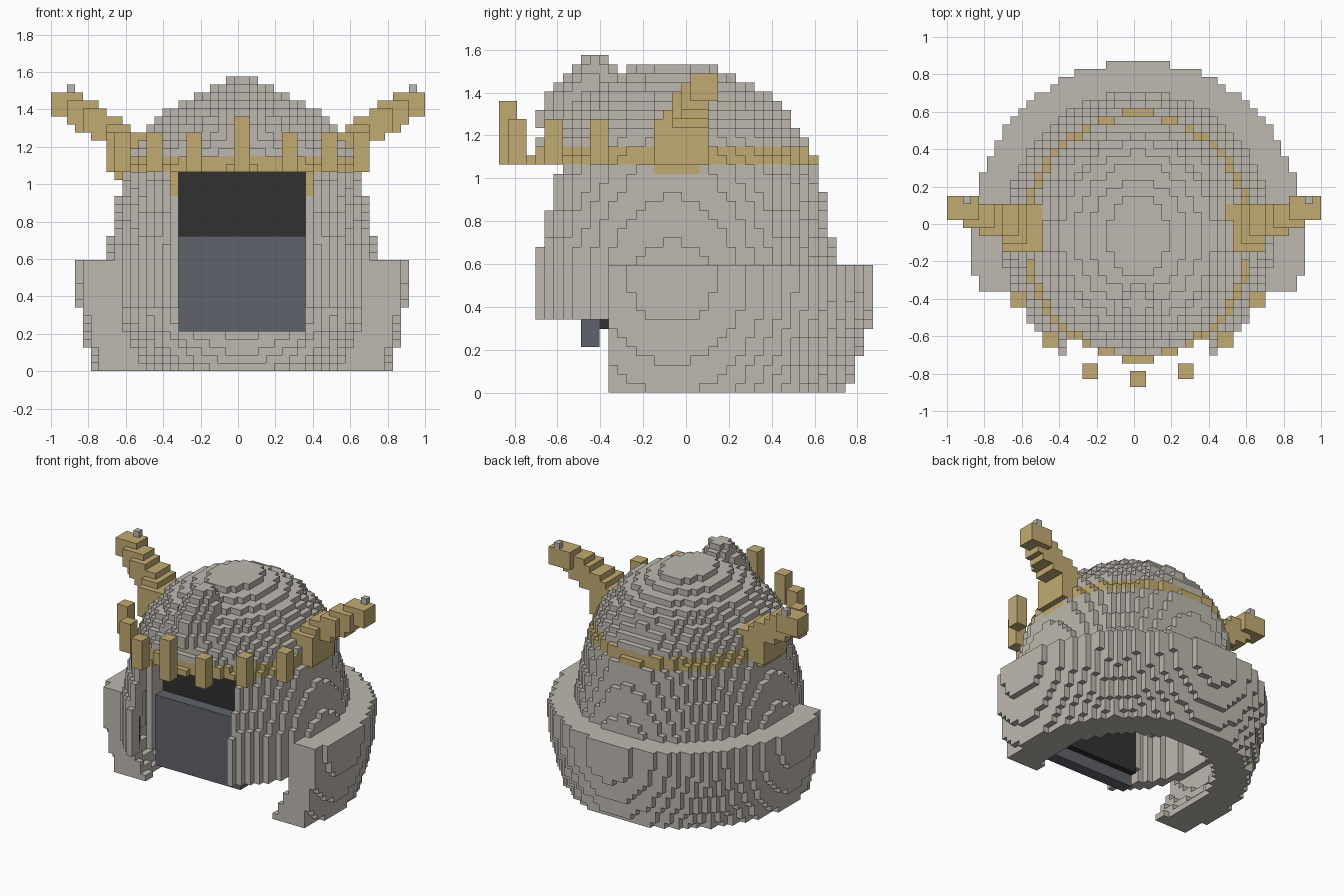
import bpy, bmesh, math

if "Cube" in bpy.data.objects:
    bpy.data.objects.remove(bpy.data.objects["Cube"])

V = 2 / 47                      # block size
CX, CY = 24, 19                 # helmet axis in block units
Y0 = -20.5 * V


def material(name, rgb):
    m = bpy.data.materials.new(name)
    m.diffuse_color = (*rgb, 1)
    m.use_nodes = True
    m.node_tree.nodes["Principled BSDF"].inputs["Base Color"].default_value = m.diffuse_color
    return m


STEEL = material("warm_grey_steel", (0.515, 0.485, 0.435))
GOLD = material("dull_gold", (0.54, 0.41, 0.17))
SLATE = material("slate_blue", (0.118, 0.123, 0.15))
DARK = material("near_black", (0.031, 0.031, 0.031))

parts = {}                      # name -> (cells, material)
taken = set()


def add(name, cells, mat):
    """Claim the free cells for a part."""
    cells = set(cells) - taken
    taken.update(cells)
    parts[name] = (cells, mat)


def box(i0, i1, j0, j1, k0, k1):
    return {(i, j, k) for i in range(i0, i1) for j in range(j0, j1) for k in range(k0, k1)}


def disc(r, k, narrow=1.0):
    """One layer of an oval, slightly narrower across than along."""
    if r <= 1.5:
        return set()
    return {(i, j, k) for i in range(48) for j in range(41)
            if ((i + .5 - CX) / (r - narrow)) ** 2 + ((j + .5 - CY) / r) ** 2 < 1}


# Outer radius of the dome and collar for each layer
upper = [15.3, 14.8, 14.2, 13.4, 12.6, 11.7, 10.6, 9, 7, 5]
collar_r = [19.4, 19.7, 20, 20.4, 20.7, 20.9, 21.2, 21.51, 21.75, 21.85, 21.95, 22, 22, 22]


def dome_r(k):
    if k > 35:
        return 0
    if k >= 26:
        return upper[k - 26]
    return 15.62 if k == 25 else min(18, 17.95 - 0.2 * (k - 14))


# Points standing around the brow
points = box(23, 25, 0, 2, 25, 32)
for i, j in ((29, 1), (34, 5), (38, 10)):
    points |= box(i, i + 2, j, j + 2, 25, 30) | box(46 - i, 48 - i, j, j + 2, 25, 30)
add("crown_points", points, GOLD)

# Stepped horns, mirrored left and right
horn = set()
for b in ((35, 40, 17, 23, 25, 30), (37, 39, 17, 22, 24, 25), (37, 40, 18, 23, 29, 31),
          (38, 42, 19, 23, 29, 32), (40, 43, 19, 23, 30, 33), (41, 44, 20, 23, 30, 34),
          (42, 45, 20, 23, 31, 34), (43, 47, 21, 24, 32, 35)):
    horn |= box(*b)
add("right_horn", horn, GOLD)
add("left_horn", {(46 - i, j, k) for i, j, k in horn}, GOLD)
add("horn_tips", {(45, 23, 35), (2, 23, 35)}, STEEL)

# Face plate and the dark eye panel behind it
add("face_plate", box(16, 32, 9, 11, 5, 17), SLATE)
add("eye_panel", box(16, 32, 11, 12, 7, 25), DARK)

# Hollow dome with the face opening cut out and recessed jambs
dome = set()
for k in range(8, 36):
    dome |= disc(dome_r(k), k) - disc(min(dome_r(k) - 1.9, dome_r(k + 3) - 1), k)
dome -= box(15, 33, 0, 19, 0, 25)
dome |= box(15, 16, 8, 12, 8, 25) | box(32, 33, 8, 12, 8, 25)
band = {c for c in dome if c[2] in (25, 26)
        or (c[0] in (15, 32) and c[1] < 12 and 22 <= c[2] < 25)}
add("brow_band", band, GOLD)
add("dome", dome, STEEL)

# Rounded crest over the forehead: layer, front, back
crest = set()
for k, a, b in ((29, 4, 7), (30, 4, 8), (31, 5, 9), (32, 5, 10),
                (33, 6, 12), (34, 7, 13), (35, 8, 13), (36, 9, 12)):
    for j in range(a, b):
        h = min(3 if k < 35 else 2, 1 + j - a, b - j if k > 33 else 3)
        crest |= box(CX - h, CX + h, j, j + 1, k, k + 1)
add("crest", crest, STEEL)

# Neck collar, open at the front, with a spherical hollow
collar = set()
for k, r in enumerate(collar_r):
    hollow = math.sqrt(18 ** 2 - (11 - min(k, 11)) ** 2)
    collar |= disc(r, k, min(1.05, 0.6 + 0.06 * k)) - disc(min(hollow, dome_r(k) - .5), k)
add("neck_collar", {c for c in collar if c[1] >= 12}, STEEL)

# Corner offsets of the six block faces, wound outward
FACES = {
    (1, 0, 0): ((1, 0, 0), (1, 1, 0), (1, 1, 1), (1, 0, 1)),
    (-1, 0, 0): ((0, 0, 0), (0, 0, 1), (0, 1, 1), (0, 1, 0)),
    (0, 1, 0): ((0, 1, 0), (0, 1, 1), (1, 1, 1), (1, 1, 0)),
    (0, -1, 0): ((0, 0, 0), (1, 0, 0), (1, 0, 1), (0, 0, 1)),
    (0, 0, 1): ((0, 0, 1), (1, 0, 1), (1, 1, 1), (0, 1, 1)),
    (0, 0, -1): ((0, 0, 0), (0, 1, 0), (1, 1, 0), (1, 0, 0)),
}


def build(name, cells, mat):
    """Mesh only the exposed block faces."""
    bm = bmesh.new()
    verts = {}

    def vert(p):
        if p not in verts:
            verts[p] = bm.verts.new((-1 + p[0] * V, Y0 + p[1] * V, p[2] * V))
        return verts[p]

    for c in sorted(cells):
        for d, corners in FACES.items():
            if tuple(a + b for a, b in zip(c, d)) not in taken:
                bm.faces.new([vert(tuple(a + b for a, b in zip(c, q))) for q in corners])
    mesh = bpy.data.meshes.new(name)
    bm.to_mesh(mesh)
    bm.free()
    mesh.materials.append(mat)
    bpy.context.collection.objects.link(bpy.data.objects.new(name, mesh))


for name, (cells, mat) in parts.items():
    build(name, cells, mat)
